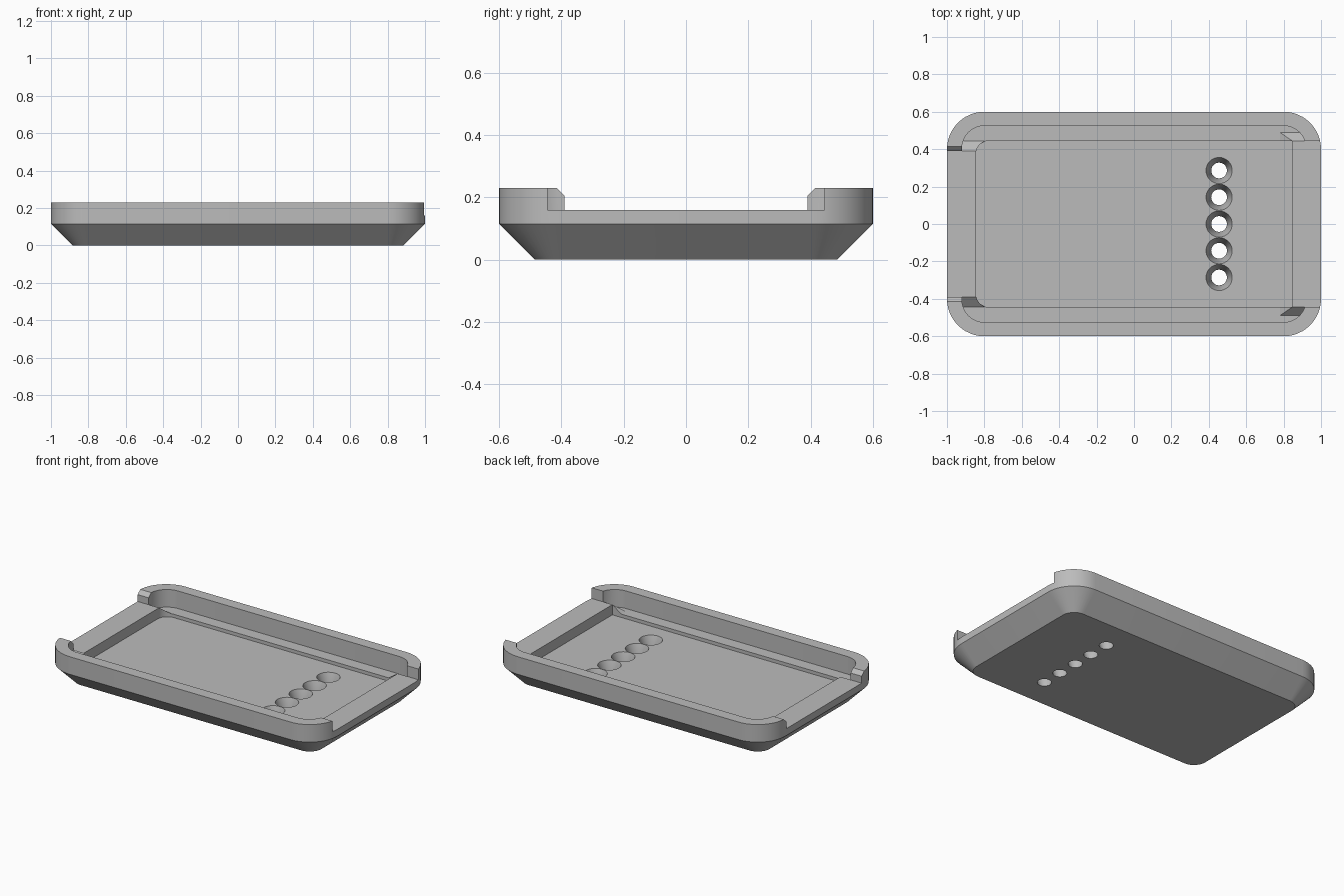
import bpy, bmesh, math

old = bpy.data.objects.get("Cube")
if old:
    bpy.data.objects.remove(old, do_unlink=True)

grey = bpy.data.materials.new("plain grey")
grey.use_nodes = True
COLOUR = (0.5, 0.5, 0.5, 1)
grey.diffuse_color = COLOUR
grey.node_tree.nodes["Principled BSDF"].inputs["Base Color"].default_value = COLOUR

RIM, SHOULDER, SILL, FLOOR = 0.23, 0.115, 0.16, 0.093


def rounded(hx, hy, r_left, r_right, steps=12):
    """Outline of a rounded rectangle, counter-clockwise."""
    pts = []
    for sx, sy, start in ((1, 1, 0), (-1, 1, 90), (-1, -1, 180), (1, -1, 270)):
        r = r_right if sx > 0 else r_left
        for i in range(steps + 1 if r else 1):
            a = math.radians(start + 90 * i / steps)
            pts.append((sx * (hx - r) + r * math.cos(a), sy * (hy - r) + r * math.sin(a)))
    return pts


def loft(name, rings):
    """Closed solid through rings of equal point count."""
    bm = bmesh.new()
    loops = [[bm.verts.new(p) for p in ring] for ring in rings]
    bm.faces.new(loops[0])
    bm.faces.new(loops[-1])
    n = len(loops[0])
    for a, b in zip(loops, loops[1:]):
        for i in range(n):
            j = (i + 1) % n
            bm.faces.new((a[i], a[j], b[j], b[i]))
    bmesh.ops.recalc_face_normals(bm, faces=bm.faces[:])
    mesh = bpy.data.meshes.new(name)
    bm.to_mesh(mesh)
    bm.free()
    mesh.materials.append(grey)
    obj = bpy.data.objects.new(name, mesh)
    bpy.context.collection.objects.link(obj)
    return obj


def level(outline, z):
    return [(x, y, z) for x, y in outline]


def box_ring(x0, x1, hy, z):
    return [(x0, -hy, z), (x1, -hy, z), (x1, hy, z), (x0, hy, z)]


def combine(target, tool, operation):
    """Apply a boolean and drop the tool."""
    tool.hide_render = True
    mod = target.modifiers.new(tool.name, "BOOLEAN")
    mod.operation, mod.solver, mod.object = operation, "EXACT", tool
    bpy.context.view_layer.objects.active = target
    bpy.ops.object.modifier_apply(modifier=mod.name)
    bpy.data.objects.remove(tool, do_unlink=True)


# Tray body with a bevelled underside
outer = rounded(1, 0.6, 0.2, 0.2)
base = rounded(0.885, 0.485, 0.085, 0.085)
tray = loft("tray", [level(base, 0), level(outer, SHOULDER), level(outer, RIM)])

# Upper recess inside the rim
recess = rounded(0.92, 0.525, 0.12, 0.12)
combine(tray, loft("recess_cutter", [level(recess, SHOULDER), level(recess, 0.4)]), "DIFFERENCE")

# Raised end sills with sloping flanks
combine(tray, loft("right_sill", [box_ring(0.78, 0.95, 0.49, SHOULDER - 0.01),
                                  box_ring(0.78, 0.95, 0.49, SHOULDER),
                                  box_ring(0.845, 0.95, 0.445, SILL)]), "UNION")
combine(tray, loft("left_sill", [box_ring(-0.95, -0.8, 0.445, SHOULDER - 0.01),
                                 box_ring(-0.95, -0.8, 0.445, SHOULDER),
                                 box_ring(-0.95, -0.8, 0.39, SILL)]), "UNION")

# Main pocket, round at one end and square at the other
pocket = rounded(0.845, 0.445, 0.07, 0)
combine(tray, loft("pocket_cutter", [level(pocket, FLOOR), level(pocket, 0.4)]), "DIFFERENCE")

# Open slots through both ends of the rim
combine(tray, loft("right_slot", [box_ring(0.87, 1.1, 0.445, SILL),
                                  box_ring(0.87, 1.1, 0.445, 0.4)]), "DIFFERENCE")
combine(tray, loft("left_slot", [box_ring(-1.1, -0.87, 0.39, SILL),
                                 box_ring(-1.1, -0.87, 0.39, 0.205),
                                 box_ring(-1.1, -0.87, 0.415, RIM),
                                 box_ring(-1.1, -0.87, 0.415, 0.4)]), "DIFFERENCE")

# Row of tapered holes through the floor
for k in range(-2, 3):
    rings = []
    for z, r in ((-0.02, 0.042), (0.01, 0.042), (FLOOR, 0.07), (0.12, 0.07)):
        rings.append([(0.455 + r * math.cos(i * math.tau / 32),
                       0.143 * k + r * math.sin(i * math.tau / 32), z) for i in range(32)])
    combine(tray, loft("hole_cutter", rings), "DIFFERENCE")

# Smooth curves, sharp edges
bpy.ops.object.select_all(action="DESELECT")
tray.select_set(True)
bpy.context.view_layer.objects.active = tray
bpy.ops.object.shade_smooth_by_angle(angle=math.radians(30))
